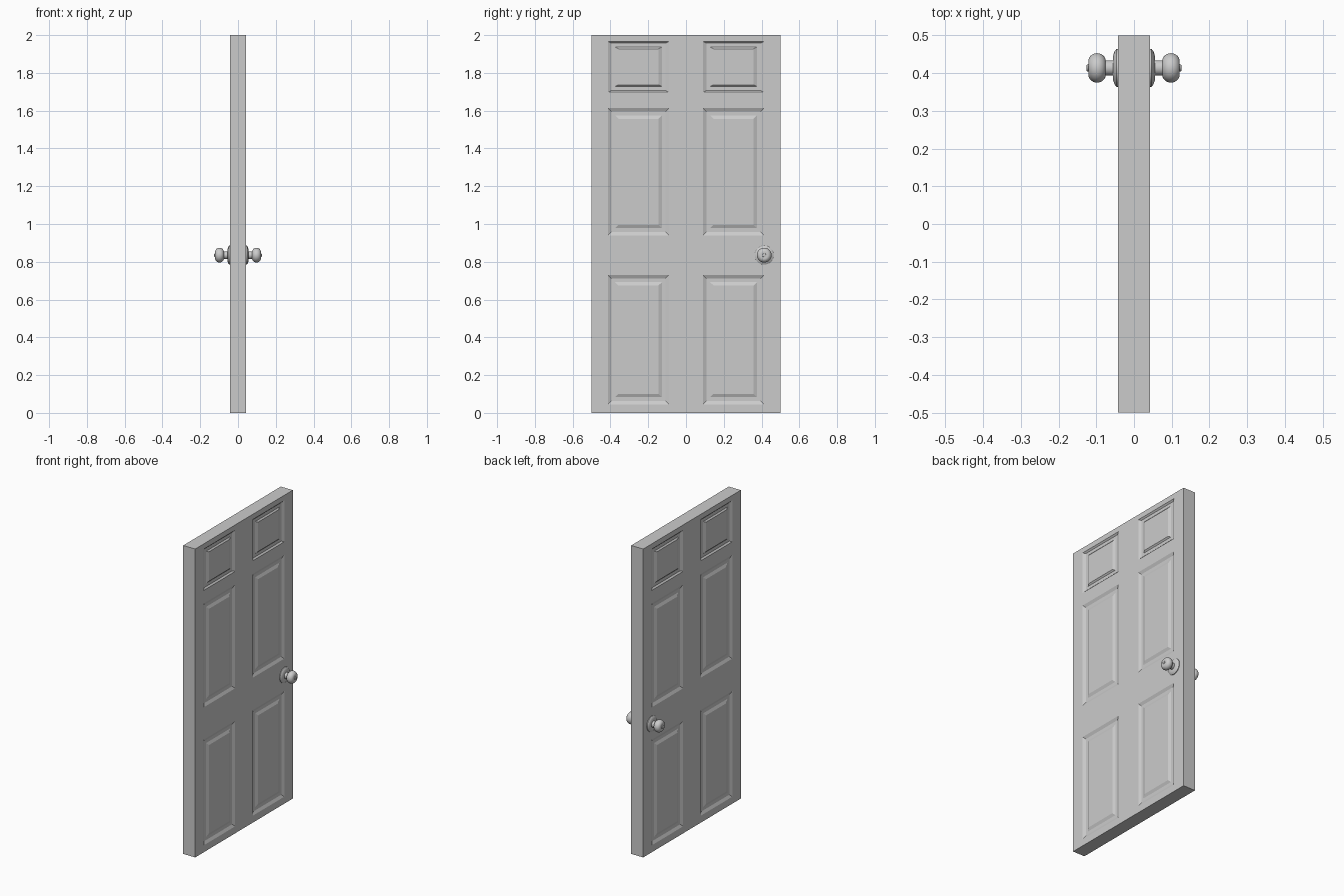
import bpy, bmesh
from math import cos, sin, pi

if "Cube" in bpy.data.objects:
    bpy.data.objects.remove(bpy.data.objects["Cube"])

HALF_T = 0.043                                   # half door thickness
YS = [-0.5, -0.413, -0.09, 0.09, 0.413, 0.5]
ZS = [0, 0.045, 0.73, 0.94, 1.613, 1.698, 1.966, 2.0]


def finish(bm, name):
    bmesh.ops.recalc_face_normals(bm, faces=bm.faces)
    me = bpy.data.meshes.new(name)
    bm.to_mesh(me)
    bm.free()
    ob = bpy.data.objects.new(name, me)
    bpy.context.collection.objects.link(ob)
    m = ob.modifiers.new("Mirror", 'MIRROR')     # both sides of the door
    m.use_axis[0] = True
    m.merge_threshold = 0.0001
    return ob


def ring(bm, y0, y1, z0, z1, x):
    return [bm.verts.new((x, y, z)) for y, z in ((y0, z0), (y1, z0), (y1, z1), (y0, z1))]


# Door slab: face grid with moulded recessed panels
bm = bmesh.new()
grid = [[bm.verts.new((HALF_T, y, z)) for z in ZS] for y in YS]
for i in range(len(YS) - 1):
    for j in range(len(ZS) - 1):
        loop = [grid[i][j], grid[i + 1][j], grid[i + 1][j + 1], grid[i][j + 1]]
        if i % 2 and j % 2:
            # (y inset, z inset, depth): slope down, flat, slope up to field
            zsc = 0.5 if j == 5 else 1.0
            edge = 0.018 * zsc
            gap = 0.030 if j == 5 else 0.038
            for dy, dz, d in ((0.018, edge, 0.009), (0.038, gap, 0.009),
                              (0.056, gap + edge, 0.001)):
                inner = ring(bm, YS[i] + dy, YS[i + 1] - dy,
                             ZS[j] + dz, ZS[j + 1] - dz, HALF_T - d)
                for k in range(4):
                    n = (k + 1) % 4
                    bm.faces.new((loop[k], loop[n], inner[n], inner[k]))
                loop = inner
        bm.faces.new(loop)
# Door edges back to the mirror plane
rim = [e for e in bm.edges if e.is_boundary]
ext = bmesh.ops.extrude_edge_only(bm, edges=rim)
for v in ext["geom"]:
    if isinstance(v, bmesh.types.BMVert):
        v.co.x = 0
finish(bm, "door_slab")

# Knob with rose, neck and button: (x, radius) profile turned about x
KY, KZ, SEG = 0.414, 0.835, 40
prof = [(0.042, 0.05), (0.047, 0.05), (0.052, 0.043), (0.055, 0.034), (0.056, 0.02), (0.075, 0.02)]
prof += [(0.098 - 0.0235 * cos(a), 0.017 + 0.022 * sin(a))
         for a in [pi * k / 14 for k in range(1, 14)]]
prof += [(0.121, 0.016), (0.121, 0.010), (0.125, 0.009), (0.126, 0.006)]
bm = bmesh.new()
rings = [[bm.verts.new((x, KY + r * cos(2 * pi * s / SEG), KZ + r * sin(2 * pi * s / SEG)))
          for s in range(SEG)] for x, r in prof]
for a, b in zip(rings, rings[1:]):
    for s in range(SEG):
        n = (s + 1) % SEG
        bm.faces.new((a[s], a[n], b[n], b[s]))
bm.faces.new(rings[0])
bm.faces.new(rings[-1])
knob = finish(bm, "door_knobs")
bpy.context.view_layer.objects.active = knob
knob.select_set(True)
bpy.ops.object.shade_smooth_by_angle(angle=0.6)
